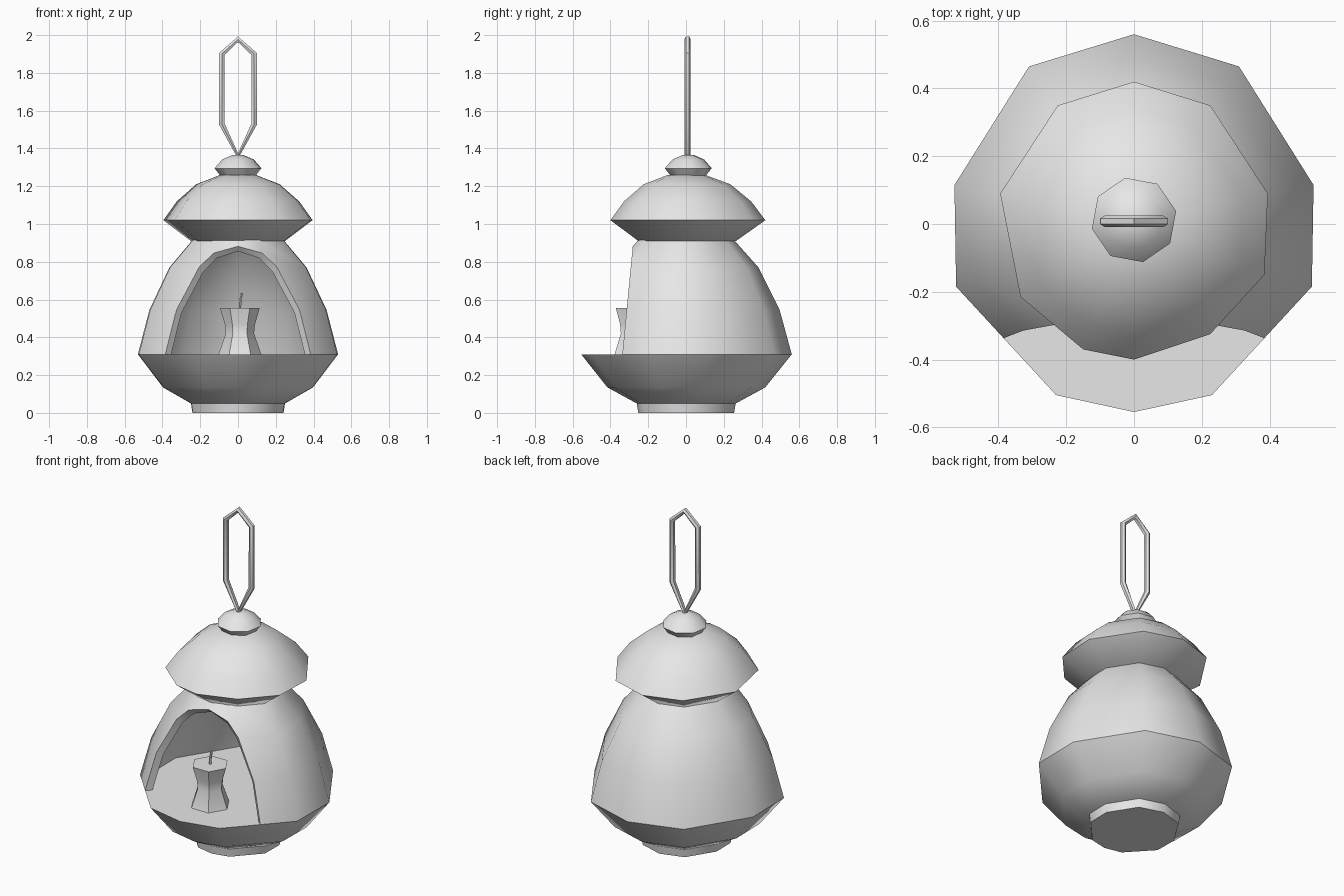
import bpy, bmesh, math
from mathutils import Vector

cube = bpy.data.objects.get("Cube")
if cube:
    bpy.data.objects.remove(cube, do_unlink=True)

grey = bpy.data.materials.new("plain_grey")
grey.use_nodes = True
grey.diffuse_color = (0.8, 0.8, 0.8, 1)
grey.node_tree.nodes["Principled BSDF"].inputs["Base Color"].default_value = (0.8, 0.8, 0.8, 1)


def polygon(sides, phase):
    """Unit polygon, counter-clockwise."""
    steps = [math.radians(phase) + math.tau * i / sides for i in range(sides)]
    return [(math.cos(a), math.sin(a)) for a in steps]


def stack(ring, profile, centre=(0, 0), caps=True):
    """Scale a ring of points up through (scale, height) levels."""
    bm = bmesh.new()
    levels = [[bm.verts.new((centre[0] + x * s, centre[1] + y * s, z)) for x, y in ring]
              for s, z in profile]
    n = len(ring)
    for low, high in zip(levels, levels[1:]):
        for i in range(n):
            j = (i + 1) % n
            bm.faces.new((low[i], low[j], high[j], high[i]))
    if caps:
        bm.faces.new(levels[0][::-1])
        bm.faces.new(levels[-1])
    return bm


def activate(obj):
    bpy.ops.object.select_all(action='DESELECT')
    obj.select_set(True)
    bpy.context.view_layer.objects.active = obj


def finish(name, bm, thickness=0):
    mesh = bpy.data.meshes.new(name)
    bm.to_mesh(mesh)
    bm.free()
    mesh.materials.append(grey)
    obj = bpy.data.objects.new(name, mesh)
    bpy.context.collection.objects.link(obj)
    activate(obj)
    if thickness:
        mod = obj.modifiers.new("wall", 'SOLIDIFY')
        mod.thickness = thickness
        mod.offset = -1
        bpy.ops.object.modifier_apply(modifier=mod.name)
    bpy.ops.object.shade_smooth_by_angle(angle=math.radians(48))
    return obj


def tube(name, points, radius, cyclic):
    curve = bpy.data.curves.new(name, 'CURVE')
    curve.dimensions = '3D'
    curve.bevel_depth = radius
    curve.bevel_resolution = 1
    curve.use_fill_caps = True
    spline = curve.splines.new('POLY')
    spline.points.add(len(points) - 1)
    for p, co in zip(spline.points, points):
        p.co = (*co, 1)
    spline.use_cyclic_u = cyclic
    curve.materials.append(grey)
    obj = bpy.data.objects.new(name, curve)
    bpy.context.collection.objects.link(obj)
    activate(obj)
    bpy.ops.object.convert(target='MESH')
    bpy.ops.object.shade_smooth_by_angle(angle=math.radians(48))


# Slightly irregular ten-sided outline of the pot
left = [(0.0, -0.555), (0.23, -0.505), (0.525, -0.185), (0.53, 0.115), (0.31, 0.465), (0.0, 0.56)]
pot_ring = left + [(-x, y) for x, y in left[-2:0:-1]]

# Foot and bowl with a flat floor on top
finish("foot", stack(pot_ring, [(0.455, 0), (0.47, 0.052)]))
finish("bowl", stack(pot_ring, [(0.47, 0.05), (0.75, 0.135), (1, 0.31)]))

# Hollow wall, its front sliced away by a leaning plane
wall = stack(pot_ring, [(1, 0.31), (0.885, 0.545), (0.685, 0.77), (0.455, 0.915)], caps=False)
bmesh.ops.bisect_plane(wall, geom=wall.verts[:] + wall.edges[:] + wall.faces[:],
                       plane_co=Vector((0, -0.28, 0.9)), plane_no=Vector((0, -0.59, 0.057)),
                       clear_outer=True)
finish("pot_wall", wall, thickness=0.04)

# Overhanging roof
roof_ring = [(0, -0.4), (0.225, -0.325), (0.385, -0.15), (0.395, 0.09), (0.225, 0.35),
             (0, 0.42), (-0.225, 0.35), (-0.395, 0.09), (-0.335, -0.215), (-0.15, -0.37)]
finish("roof", stack(roof_ring, [(0.63, 0.91), (1, 1.02), (0.82, 1.12), (0.56, 1.21), (0.24, 1.26)]))

# Knob
finish("knob", stack(polygon(8, 12), [(0.095, 1.255), (0.127, 1.295), (0.085, 1.342), (0.03, 1.365)],
                     (0, 0.012)))

# Hanging loop
side = [(0.086, 1.53), (0.086, 1.9)]
loop = [(0, 1.36)] + side + [(0, 1.978)] + [(-x, z) for x, z in side[::-1]]
tube("hanging_loop", [(x, 0.008, z) for x, z in loop], 0.017, True)

# Candle with a narrow waist, and its wick
finish("candle", stack(polygon(6, 0), [(0.115, 0.305), (0.075, 0.42), (0.08, 0.47), (0.105, 0.555)],
                       (0.01, -0.28)))
tube("wick", [(0.01, -0.28, 0.54), (0.012, -0.28, 0.59), (0.02, -0.28, 0.635)], 0.007, False)
